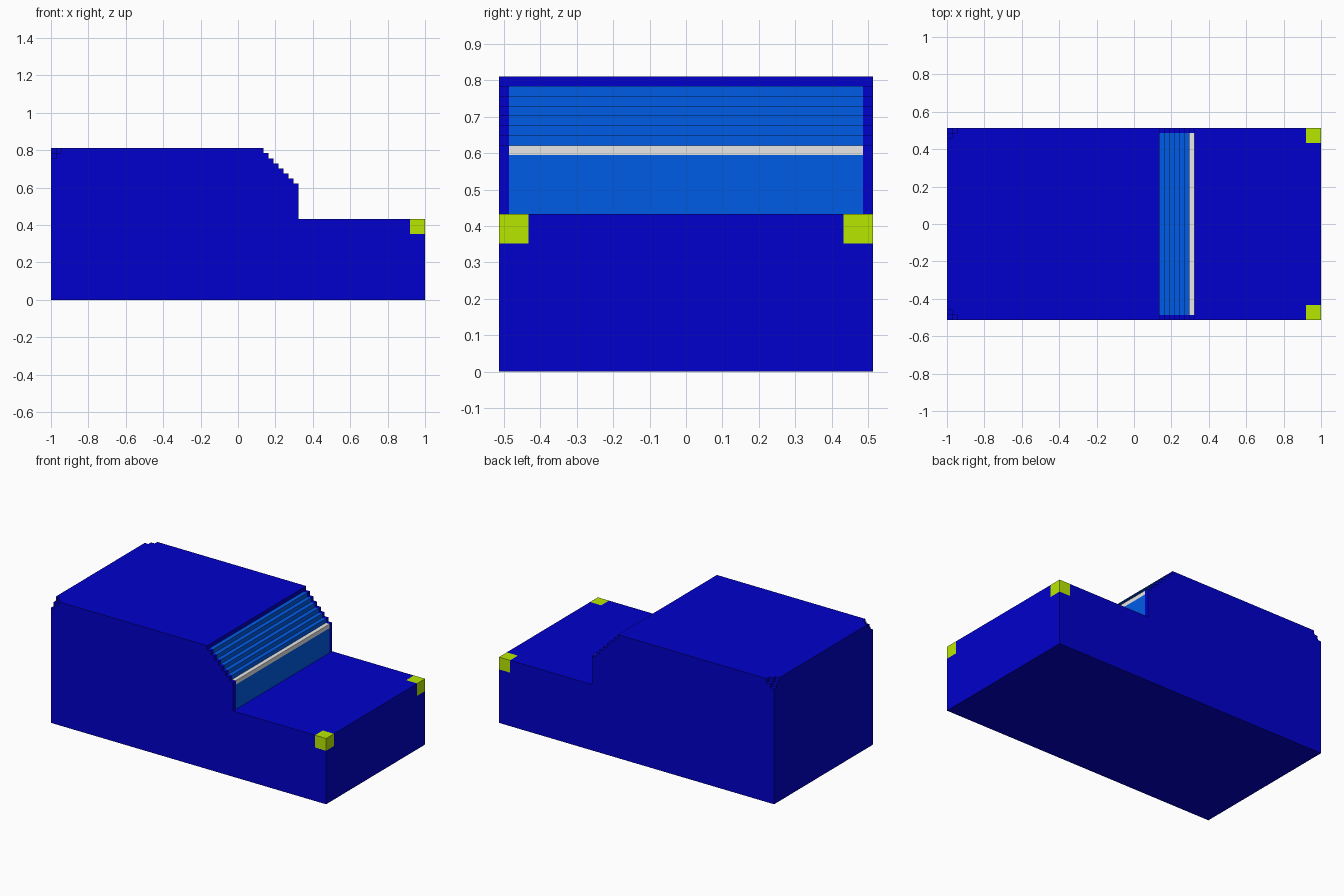
import bpy
import bmesh
from mathutils import Vector

if "Cube" in bpy.data.objects:
    bpy.data.objects.remove(bpy.data.objects["Cube"], do_unlink=True)

U = 2 / 74                       # size of one block
LENGTH, HALF_W, HEIGHT, HOOD = 74, 19, 30, 16


def material(name, rgb):
    m = bpy.data.materials.new(name)
    m.use_nodes = True
    m.diffuse_color = (*rgb, 1)
    bsdf = next(n for n in m.node_tree.nodes if n.type == 'BSDF_PRINCIPLED')
    bsdf.inputs["Base Color"].default_value = (*rgb, 1)
    return m


navy = material("dark blue", (0.0, 0.0, 0.604))
glass = material("window blue", (0.0, 0.133, 1.0))
white = material("white", (1.0, 1.0, 1.0))
lime = material("lime", (0.604, 1.0, 0.0))


def place(x, y, z):
    """Block coordinates to model space."""
    return Vector(((x - LENGTH / 2) * U, y * U, z * U))


def make_object(name, bm, mats):
    bmesh.ops.recalc_face_normals(bm, faces=bm.faces[:])
    mesh = bpy.data.meshes.new(name)
    bm.to_mesh(mesh)
    bm.free()
    for m in mats:
        mesh.materials.append(m)
    obj = bpy.data.objects.new(name, mesh)
    bpy.context.collection.objects.link(obj)
    return obj


def box(name, lo, hi, mats=()):
    a, b = place(*lo), place(*hi)
    bm = bmesh.new()
    bmesh.ops.create_cube(bm, size=1)
    for v in bm.verts:
        v.co = [(a[i] + b[i]) / 2 + v.co[i] * (b[i] - a[i]) for i in range(3)]
    return make_object(name, bm, mats)


def cut(obj, lo, hi):
    cutter = box("cutter", lo, hi)
    cutter.hide_render = True
    mod = obj.modifiers.new("cut", 'BOOLEAN')
    mod.operation, mod.solver, mod.object = 'DIFFERENCE', 'EXACT', cutter
    bpy.context.view_layer.objects.active = obj
    bpy.ops.object.modifier_apply(modifier=mod.name)
    bpy.data.objects.remove(cutter, do_unlink=True)


# Side profile: flat base, hood, upright window and stepped windscreen
profile = [(0, 0), (74, 0), (74, HOOD), (49, HOOD), (49, 22), (49, 23)]
for i in range(6):
    profile += [(48 - i, 23 + i), (48 - i, 24 + i)]
profile += [(42, 29), (42, HEIGHT), (0, HEIGHT)]

# Sweep the profile across the width, leaving one block of frame each side
bm = bmesh.new()
rings = [[bm.verts.new(place(x, y, z)) for x, z in profile]
         for y in (-HALF_W, 1 - HALF_W, HALF_W - 1, HALF_W)]
bm.faces.new(rings[0])
bm.faces.new(rings[-1])
n = len(profile)
for s in range(3):
    for i in range(n):
        j = (i + 1) % n
        f = bm.faces.new((rings[s][i], rings[s][j], rings[s + 1][j], rings[s + 1][i]))
        if s == 1 and 3 <= i < n - 3:
            # White sill on the lowest step, glass on the rest
            f.material_index = 2 if i in (4, 5) else 1
body = make_object("body", bm, [navy, glass, white])

# Chipped upper corners at the rear of the roof
for side in (-1, 1):
    for dx, dy, dz in ((2, 1, 1), (1, 2, 1), (1, 1, 2)):
        ys = sorted((side * (HALF_W - dy), side * (HALF_W + 1)))
        cut(body, (-1, ys[0], HEIGHT - dz), (dx, ys[1], HEIGHT + 1))

# Corner lamps let into the end of the hood
for side, label in ((-1, "right"), (1, "left")):
    ys = sorted((side * (HALF_W - 3), side * (HALF_W + 1)))
    cut(body, (71, ys[0], 13), (75, ys[1], 17))
    ys = sorted((side * (HALF_W - 3), side * HALF_W))
    box(label + "_corner_lamp", (71, ys[0], 13), (74, ys[1], HOOD), [lime])
